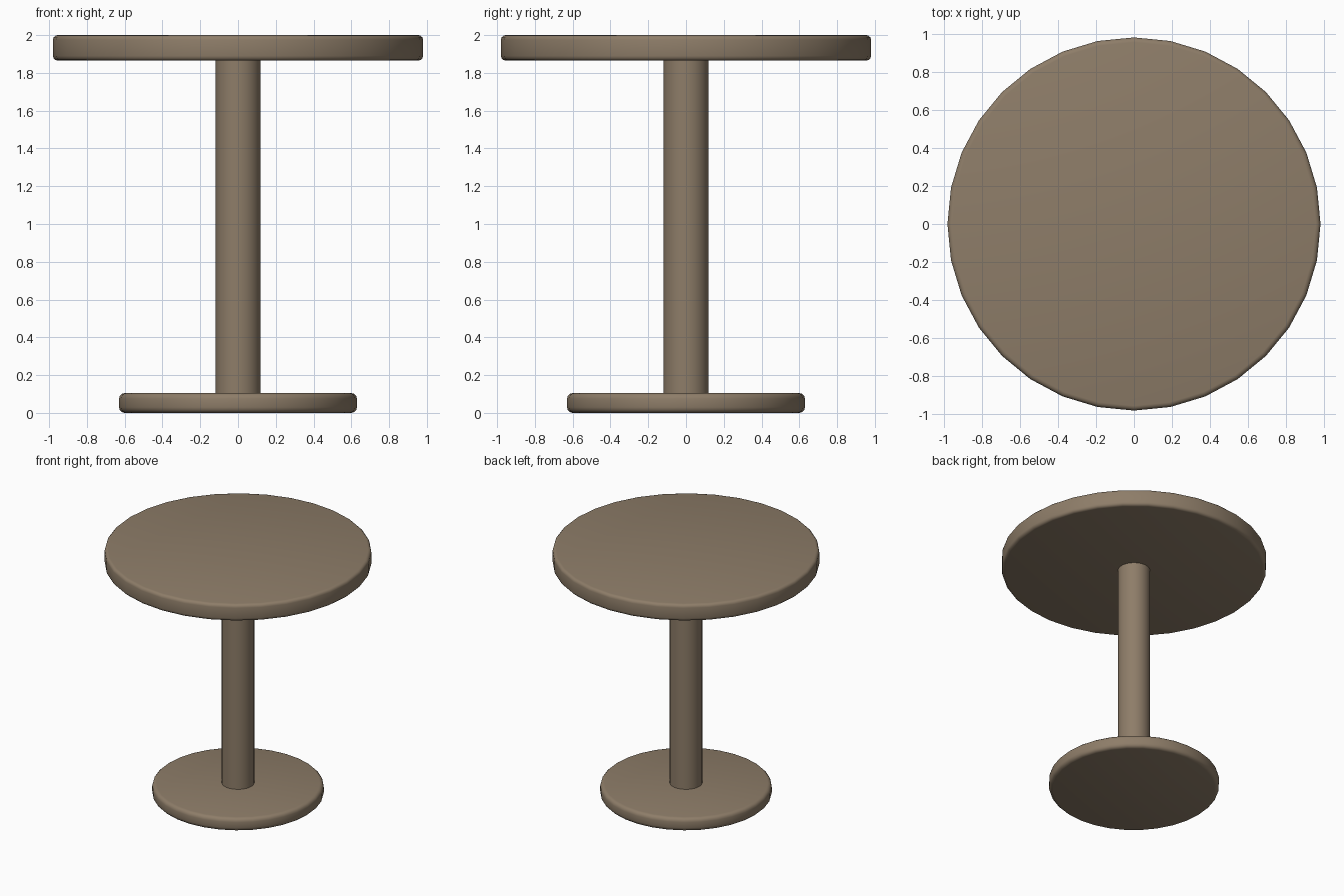
import bpy
import math

cube = bpy.data.objects.get("Cube")
if cube:
    bpy.data.objects.remove(cube, do_unlink=True)

wood = bpy.data.materials.new("warm_brown")
wood.use_nodes = True
colour = (0.27, 0.205, 0.14, 1.0)
wood.diffuse_color = colour
shader = next(n for n in wood.node_tree.nodes if n.type == "BSDF_PRINCIPLED")
shader.inputs["Base Color"].default_value = colour
shader.inputs["Roughness"].default_value = 0.7


def disc(name, radius, bottom, top, bevel=0.0):
    """Upright 32-sided cylinder with optional rounded rims."""
    bpy.ops.mesh.primitive_cylinder_add(
        vertices=32, radius=radius, depth=top - bottom,
        location=(0, 0, (bottom + top) / 2))
    obj = bpy.context.object
    obj.name = name
    obj.data.materials.append(wood)
    if bevel:
        mod = obj.modifiers.new("rounded_rim", "BEVEL")
        mod.width = bevel
        mod.segments = 3
        mod.limit_method = "ANGLE"
        mod.angle_limit = math.radians(40)
        bpy.ops.object.modifier_apply(modifier=mod.name)
    bpy.ops.object.shade_smooth_by_angle(angle=math.radians(40))
    return obj


# Round foot, central column and round top
disc("base_plate", 0.63, 0.0, 0.105, 0.03)
disc("column", 0.12, 0.09, 1.88)
disc("table_top", 0.98, 1.865, 2.0, 0.025)
